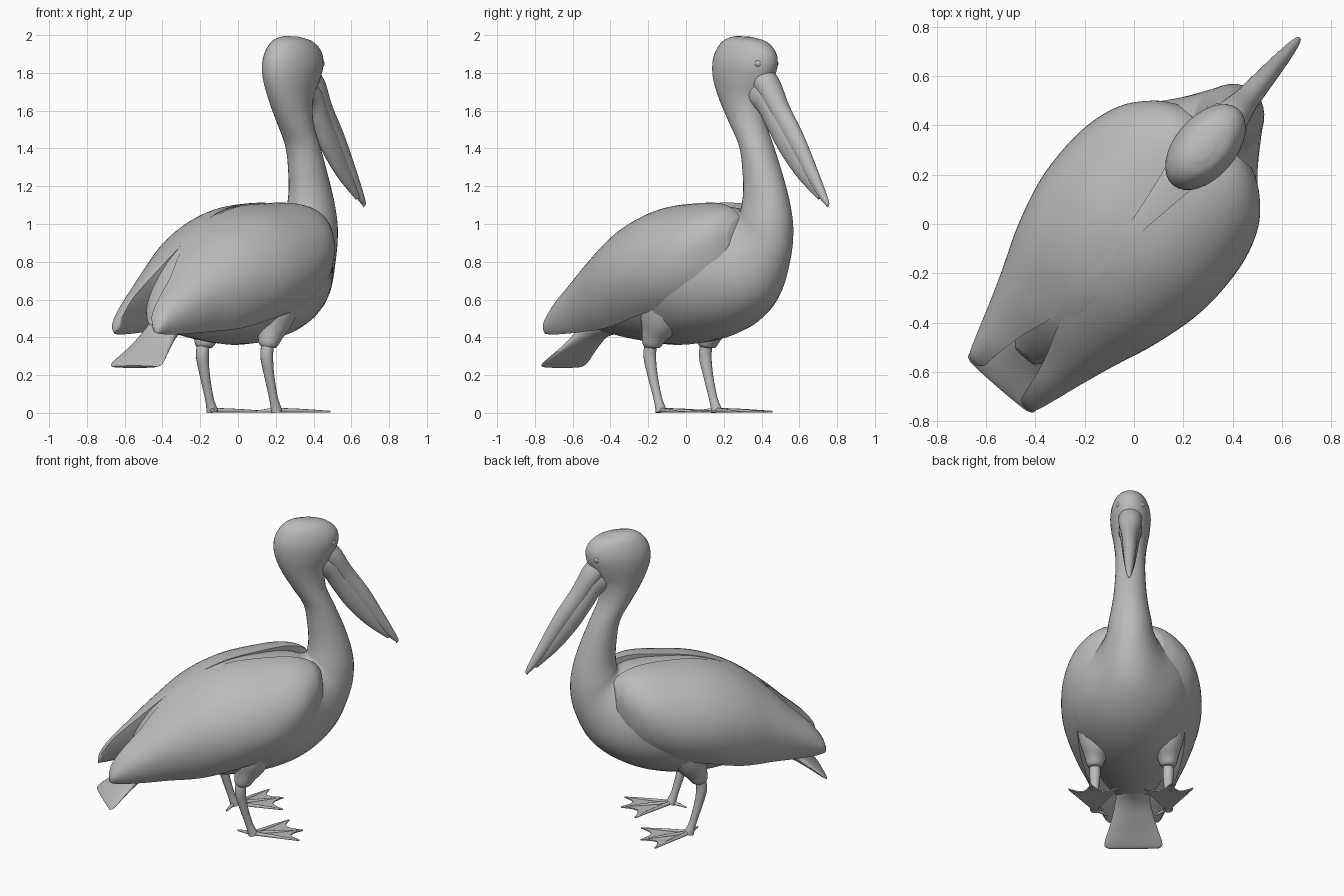
import bpy, bmesh, math
from mathutils import Matrix, Vector

cube = bpy.data.objects.get("Cube")
if cube:
    bpy.data.objects.remove(cube)

grey = bpy.data.materials.new("plain_grey")
grey.use_nodes = True
grey.diffuse_color = (0.5, 0.5, 0.5, 1)
grey.node_tree.nodes["Principled BSDF"].inputs["Base Color"].default_value = (0.5, 0.5, 0.5, 1)

# The bird is modelled facing local +x, then turned to its standing direction
TURN = Matrix.Translation((.011, -.011, 0)) @ Matrix.Rotation(math.radians(49.2), 4, 'Z')


def finish(bm, name):
    bmesh.ops.recalc_face_normals(bm, faces=bm.faces)
    bm.transform(TURN)
    mesh = bpy.data.meshes.new(name)
    bm.to_mesh(mesh)
    bm.free()
    mesh.materials.append(grey)
    obj = bpy.data.objects.new(name, mesh)
    bpy.context.collection.objects.link(obj)
    bpy.ops.object.select_all(action='DESELECT')
    obj.select_set(True)
    bpy.context.view_layer.objects.active = obj
    bpy.ops.object.shade_smooth_by_angle(angle=math.radians(50))


def smooth_rows(rows, steps):
    """Catmull-Rom interpolation of equally long tuples."""
    rows = [rows[0]] + list(rows) + [rows[-1]]
    out = []
    for p, a, b, n in zip(rows, rows[1:], rows[2:], rows[3:]):
        for k in range(steps):
            t = k / steps
            out.append([0.5 * (2 * y + (z - x) * t + (2 * x - 5 * y + 4 * z - w) * t * t
                               + (3 * y - x - 3 * z + w) * t ** 3)
                        for x, y, z, w in zip(p, a, b, n)])
    return out + [list(rows[-1])]


def skin(name, rings):
    bm = bmesh.new()
    loops = [[bm.verts.new(p) for p in ring] for ring in rings]
    n = len(loops[0])
    for a, b in zip(loops, loops[1:]):
        for i in range(n):
            bm.faces.new((a[i], a[(i + 1) % n], b[(i + 1) % n], b[i]))
    bm.faces.new(loops[0])
    bm.faces.new(loops[-1])
    finish(bm, name)


def oval_loft(name, rows, steps=5, sides=32):
    """Rows: lower point (x, z), upper point (x, z), half width."""
    rings = []
    for lx, lz, tx, tz, w in smooth_rows(rows, steps):
        ring = []
        for i in range(sides):
            a = 2 * math.pi * i / sides
            f = 0.5 + 0.5 * math.cos(a)
            ring.append((lx + (tx - lx) * f, w * math.sin(a), lz + (tz - lz) * f))
        rings.append(ring)
    skin(name, rings)


def tube(name, rows, steps=4, sides=14):
    """Rows: x, y, z, radius."""
    rows = smooth_rows(rows, steps)
    rings = []
    for i, (x, y, z, r) in enumerate(rows):
        a, b = rows[max(i - 1, 0)], rows[min(i + 1, len(rows) - 1)]
        along = (Vector(b[:3]) - Vector(a[:3])).normalized()
        e1 = along.cross(Vector((0, 1, 0))).normalized()
        e2 = along.cross(e1)
        rings.append([Vector((x, y, z)) + e1 * r * math.cos(t) + e2 * r * math.sin(t)
                      for t in (2 * math.pi * k / sides for k in range(sides))])
    skin(name, rings)


# Body, neck and head in one sweep
oval_loft("body_neck_head", [
    (-.7, .46, -.69, .56, .05), (-.62, .44, -.61, .71, .13), (-.5, .42, -.5, .853, .225),
    (-.3, .385, -.3, 1.003, .31), (-.05, .36, -.05, 1.088, .375), (.2, .385, .18, 1.1, .378),
    (.42, .46, .33, 1.09, .31),
    (.6, .6, .4, 1.075, .205), (.7, .8, .43, 1.08, .148), (.727, .96, .44, 1.11, .13),
    (.712, 1.1, .445, 1.17, .113), (.67, 1.24, .44, 1.26, .1), (.61, 1.39, .415, 1.41, .092),
    (.55, 1.54, .34, 1.54, .092), (.55, 1.66, .272, 1.66, .102), (.6, 1.76, .23, 1.77, .119),
    (.63, 1.84, .226, 1.86, .124), (.62, 1.91, .253, 1.93, .109),
    (.56, 1.965, .3, 1.975, .08), (.47, 1.99, .36, 1.995, .03)])

# Bill: flat upper half and hanging pouch
oval_loft("upper_bill", [
    (.44, 1.75, .53, 1.88, .07), (.54, 1.68, .635, 1.78, .072), (.64, 1.54, .715, 1.64, .053),
    (.76, 1.38, .822, 1.48, .042), (.88, 1.225, .92, 1.3, .031), (.96, 1.13, .987, 1.17, .02),
    (.995, 1.1, 1.012, 1.115, .011), (.998, 1.09, 1.008, 1.095, .005)])
oval_loft("bill_pouch", [
    (.42, 1.62, .5, 1.82, .075), (.53, 1.6, .61, 1.75, .07), (.59, 1.515, .69, 1.61, .057),
    (.68, 1.38, .8, 1.45, .044), (.8, 1.245, .905, 1.28, .029), (.94, 1.13, .978, 1.152, .012)])

# Fanned tail
oval_loft("tail", [
    (-.4, .43, -.42, .66, .1), (-.56, .4, -.6, .54, .1), (-.7, .325, -.73, .39, .135),
    (-.82, .25, -.84, .28, .178), (-.85, .238, -.862, .25, .155)])

# Wing stations: x, inner y, outer y, top z, middle z, bottom z
WING = [
    (-.852, .125, .15, .46, .44, .425), (-.83, .1, .178, .52, .465, .418),
    (-.76, .09, .205, .61, .5, .415), (-.64, .065, .245, .72, .56, .42),
    (-.5, .02, .295, .855, .62, .43), (-.3, .01, .372, 1.0, .69, .45),
    (-.08, .02, .425, 1.085, .73, .505), (.15, .05, .425, 1.11, .78, .57),
    (.32, .08, .375, 1.11, .85, .65), (.43, .1, .285, 1.08, .9, .73),
    (.485, .1, .2, 1.03, .92, .81)]


def wing(name, sign):
    rings = []
    arc = [math.radians(90 - 132 * k / 22) for k in range(23)]
    for x, inner, outer, top, mid, low in smooth_rows(WING, 5):
        ring = []
        for t in arc:
            s = math.sin(t)
            z = mid + (top - mid) * s if s > 0 else mid + (mid - low) * s / math.sin(-arc[-1])
            ring.append((x, sign * (inner + (outer - inner) * math.cos(t)), z))
        # Underside returns to the inner edge within the body
        ring.append((x, sign * (inner + (outer - inner) * 0.4), low + (mid - low) * 0.3))
        ring.append((x, sign * (inner + (outer - inner) * 0.1), mid))
        rings.append(ring)
    skin(name, rings)


def foot_web(name, sign, heel, toes):
    """Thin web with scalloped edges between the toes."""
    outline = [heel, toes[0]]
    for a, b in zip(toes, toes[1:]):
        for f in (0.25, 0.5, 0.75):
            pull = 0.85 * f * (1 - f)
            p = a.lerp(b, f)
            outline.append(p.lerp(heel, pull))
        outline.append(b)
    bm = bmesh.new()
    base = [bm.verts.new((p.x, sign * p.y, 0.003)) for p in outline]
    faces = [bm.faces.new((base[0], base[i], base[i + 1])) for i in range(1, len(base) - 1)]
    up = bmesh.ops.extrude_face_region(bm, geom=faces)
    for v in up["geom"]:
        if isinstance(v, bmesh.types.BMVert):
            v.co.z += 0.008
    finish(bm, name)


heel = Vector((.03, .225, .012))
toes = [Vector((.29, .38, .008)), Vector((.345, .245, .008)), Vector((.3, .08, .008))]

for label, sign in (("left", 1), ("right", -1)):
    wing(label + "_wing", sign)
    # Feathered thigh and bare shank
    tube(label + "_thigh", [(.04, sign * .2, .58, .14), (.012, sign * .213, .48, .108),
                            (-.015, sign * .222, .41, .07), (-.033, sign * .225, .36, .05),
                            (-.036, sign * .225, .345, .03)])
    tube(label + "_shank", [(-.035, sign * .225, .37, .033), (-.045, sign * .225, .3, .034),
                            (-.025, sign * .225, .2, .027), (.01, sign * .225, .08, .023),
                            (.03, sign * .225, .025, .028), (.035, sign * .225, .005, .03)])
    # Webbed foot with three front toes and one back toe
    foot_web(label + "_foot_web", sign, heel, toes)
    for i, tip in enumerate(toes + [Vector((-.04, .145, .008))]):
        mid = heel.lerp(tip, 0.5)
        tube(f"{label}_toe_{i + 1}", [(heel.x, sign * heel.y, .014, .013),
                                      (mid.x, sign * mid.y, .011, .01),
                                      (tip.x, sign * tip.y, .006, .005)], sides=8)
    # Small eye, mostly sunk into the head
    bm = bmesh.new()
    bmesh.ops.create_uvsphere(bm, u_segments=16, v_segments=10, radius=.022,
                              matrix=Matrix.Translation((.575, sign * .066, 1.85)))
    finish(bm, label + "_eye")
